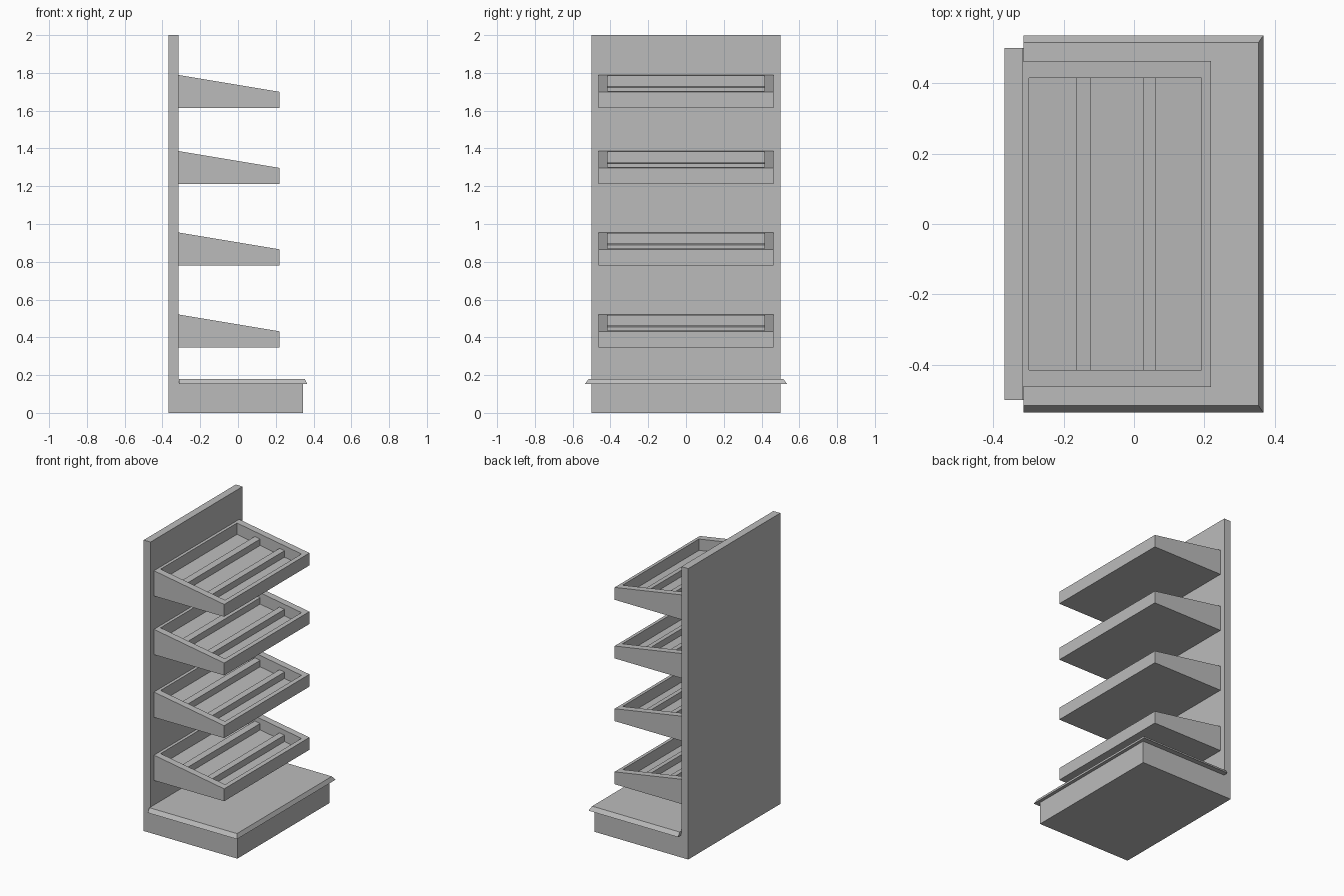
import bpy
import bmesh

cube = bpy.data.objects.get("Cube")
if cube:
    bpy.data.objects.remove(cube, do_unlink=True)

GREY = (0.5, 0.5, 0.5, 1)
grey = bpy.data.materials.new("grey_metal")
grey.use_nodes = True
grey.diffuse_color = GREY
grey.node_tree.nodes["Principled BSDF"].inputs["Base Color"].default_value = GREY


def loft(name, rings):
    """Join rings of points into a closed, flat-shaded solid."""
    bm = bmesh.new()
    loops = [[bm.verts.new(p) for p in ring] for ring in rings]
    count = len(loops[0])
    for a, b in zip(loops, loops[1:]):
        for i in range(count):
            j = (i + 1) % count
            bm.faces.new((a[i], a[j], b[j], b[i]))
    bm.faces.new(loops[0][::-1])
    bm.faces.new(loops[-1])
    bmesh.ops.recalc_face_normals(bm, faces=bm.faces)
    mesh = bpy.data.meshes.new(name)
    bm.to_mesh(mesh)
    bm.free()
    mesh.materials.append(grey)
    obj = bpy.data.objects.new(name, mesh)
    bpy.context.collection.objects.link(obj)
    return obj


def rect(x0, x1, half_y, height):
    """Rectangle whose height is a function of x."""
    return [(x, y, height(x)) for x, y in
            ((x0, -half_y), (x1, -half_y), (x1, half_y), (x0, half_y))]


def level(z):
    return lambda x: z


# Back panel and plinth share one L-shaped profile
BACK, WALL = -0.367, -0.315
profile = [(BACK, 0), (0.345, 0), (0.345, 0.165), (WALL, 0.165), (WALL, 2), (BACK, 2)]
loft("back_panel_and_plinth", [[(x, y, z) for x, z in profile] for y in (-0.5, 0.5)])

# Plinth top with bevelled overhang
loft("plinth_top", [rect(-0.313, 0.367, 0.535, level(0.153)),
                    rect(-0.313, 0.353, 0.515, level(0.18))])

# Sloping display trays with two dividers each
FRONT = 0.219
SLOPE = (0.174 - 0.085) / (FRONT - WALL)
for n, bottom in enumerate((0.347, 0.781, 1.212, 1.615), 1):
    def below_rim(depth):
        return lambda x: bottom + 0.174 - SLOPE * (x - WALL) - depth

    loft(f"tray_{n}", [rect(WALL, FRONT, 0.463, level(bottom)),
                       rect(WALL, FRONT, 0.463, below_rim(0)),
                       rect(-0.298, 0.192, 0.415, below_rim(0)),
                       rect(-0.298, 0.192, 0.415, below_rim(0.078))])
    for side, x0, x1 in (("back", -0.163, -0.122), ("front", 0.025, 0.063)):
        loft(f"tray_{n}_{side}_divider", [rect(x0, x1, 0.415, below_rim(0.078)),
                                          rect(x0, x1, 0.415, below_rim(0.034))])
